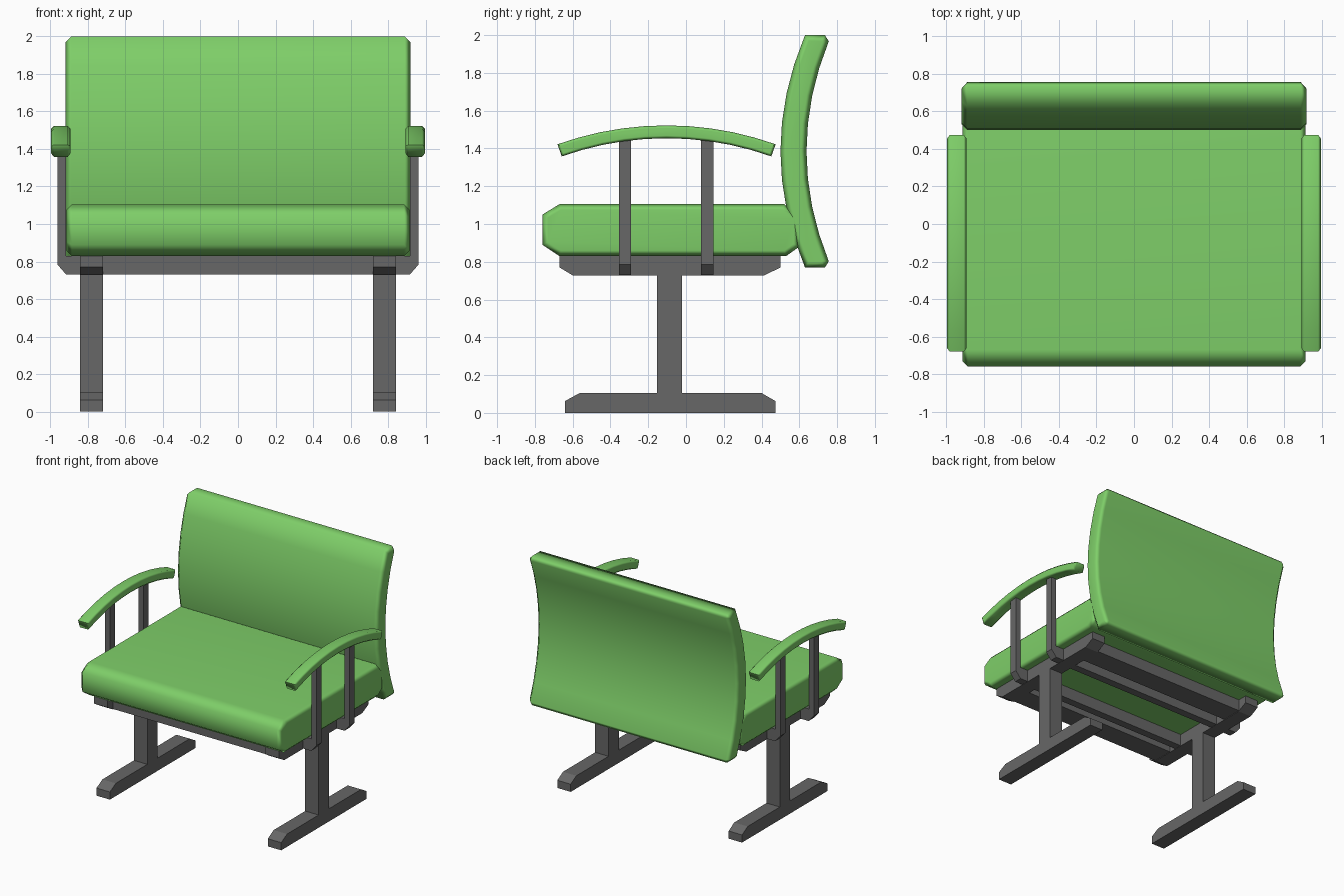
import bpy, bmesh, math

if "Cube" in bpy.data.objects:
    bpy.data.objects.remove(bpy.data.objects["Cube"])


def material(name, rgb):
    m = bpy.data.materials.new(name)
    m.diffuse_color = (*rgb, 1)
    m.use_nodes = True
    m.node_tree.nodes["Principled BSDF"].inputs["Base Color"].default_value = m.diffuse_color
    return m


GREEN = material("green upholstery", (0.21, 0.62, 0.14))
GREY = material("dark grey metal", (0.135, 0.135, 0.135))


def prism(name, profile, lo, hi, mat, axis="x", bevel=0.0, smooth=False):
    """Extrude a (y,z) profile along x, or an (x,z) profile along y; bevel its end rims."""
    bm = bmesh.new()

    def put(p, t):
        return (t, p[0], p[1]) if axis == "x" else (p[0], t, p[1])

    a = [bm.verts.new(put(p, lo)) for p in profile]
    b = [bm.verts.new(put(p, hi)) for p in profile]
    caps = [bm.faces.new(a), bm.faces.new(b[::-1])]
    n = len(profile)
    for i in range(n):
        j = (i + 1) % n
        bm.faces.new((a[j], a[i], b[i], b[j]))
    bmesh.ops.recalc_face_normals(bm, faces=bm.faces[:])
    if bevel:
        rims = [e for f in caps for e in f.edges]
        bmesh.ops.bevel(bm, geom=rims, offset=bevel, segments=1, profile=0.5,
                        affect="EDGES", clamp_overlap=False)
    me = bpy.data.meshes.new(name)
    bm.to_mesh(me)
    bm.free()
    me.materials.append(mat)
    ob = bpy.data.objects.new(name, me)
    bpy.context.collection.objects.link(ob)
    if smooth:
        bpy.ops.object.select_all(action="DESELECT")
        ob.select_set(True)
        bpy.context.view_layer.objects.active = ob
        bpy.ops.object.shade_smooth_by_angle(angle=math.radians(60))
        ob.modifiers.new("weighted normals", "WEIGHTED_NORMAL").keep_sharp = True
    return ob


def box(name, x0, x1, y0, y1, z0, z1, mat):
    return prism(name, [(y0, z0), (y1, z0), (y1, z1), (y0, z1)], x0, x1, mat)


# Seat cushion
prism("seat", [(-0.76, 0.89), (-0.67, 0.83), (0.53, 0.83), (0.60, 0.88),
               (0.60, 1.04), (0.52, 1.105), (-0.67, 1.105), (-0.76, 1.05)],
      -0.915, 0.915, GREEN, bevel=0.03, smooth=True)

# Curved backrest
steps = [-1 + i / 4 for i in range(9)]
front = [(0.50 + 0.13 * t * t, 1.385 + 0.615 * t) for t in steps]
rear = [(0.638 + 0.118 * t * t, 1.385 + 0.583 * t) for t in reversed(steps)]
prism("backrest", front + [(0.735, 2.0)] + rear + [(0.735, 0.77)],
      -0.918, 0.918, GREEN, bevel=0.03, smooth=True)

# Arched armrests
R, T = 1.717, 0.068
half = math.asin(0.5775 / R)
angles = [half * (-1 + i / 5) for i in range(11)]


def arc(r, seq):
    return [(-0.103 + r * math.sin(a), 1.522 - R + r * math.cos(a)) for a in seq]


arm = arc(R, angles) + arc(R - T, reversed(angles))
for side, x0, x1 in (("left", -0.995, -0.893), ("right", 0.893, 0.995)):
    prism(side + "_armrest", arm, x0, x1, GREEN, bevel=0.014, smooth=True)

# U-shaped arm frames passing under the seat
right = [(0.915, 0.73), (0.963, 0.785), (0.963, 1.46), (0.917, 1.46), (0.917, 0.83)]
u_shape = right + [(-x, z) for x, z in reversed(right)]
for name, y in (("front", -0.355), ("rear", 0.08)):
    prism(name + "_arm_frame", u_shape, y, y + 0.065, GREY, axis="y")

# Cross bars under the seat
box("front_cross_bar", -0.84, 0.84, -0.60, -0.42, 0.732, 0.829, GREY)
box("rear_cross_bar", -0.84, 0.84, 0.24, 0.42, 0.732, 0.829, GREY)

# Side rails, leg columns and feet
rail = [(-0.67, 0.83), (-0.67, 0.77), (-0.60, 0.728), (0.415, 0.728), (0.50, 0.77), (0.50, 0.83)]
foot = [(-0.64, 0), (0.473, 0), (0.473, 0.063), (0.40, 0.105), (-0.563, 0.105), (-0.64, 0.063)]
for side, x0, x1 in (("left", -0.842, -0.72), ("right", 0.72, 0.842)):
    prism(side + "_rail", rail, x0, x1, GREY)
    box(side + "_leg", x0, x1, -0.153, -0.02, 0.10, 0.735, GREY)
    prism(side + "_foot", foot, x0, x1, GREY)
